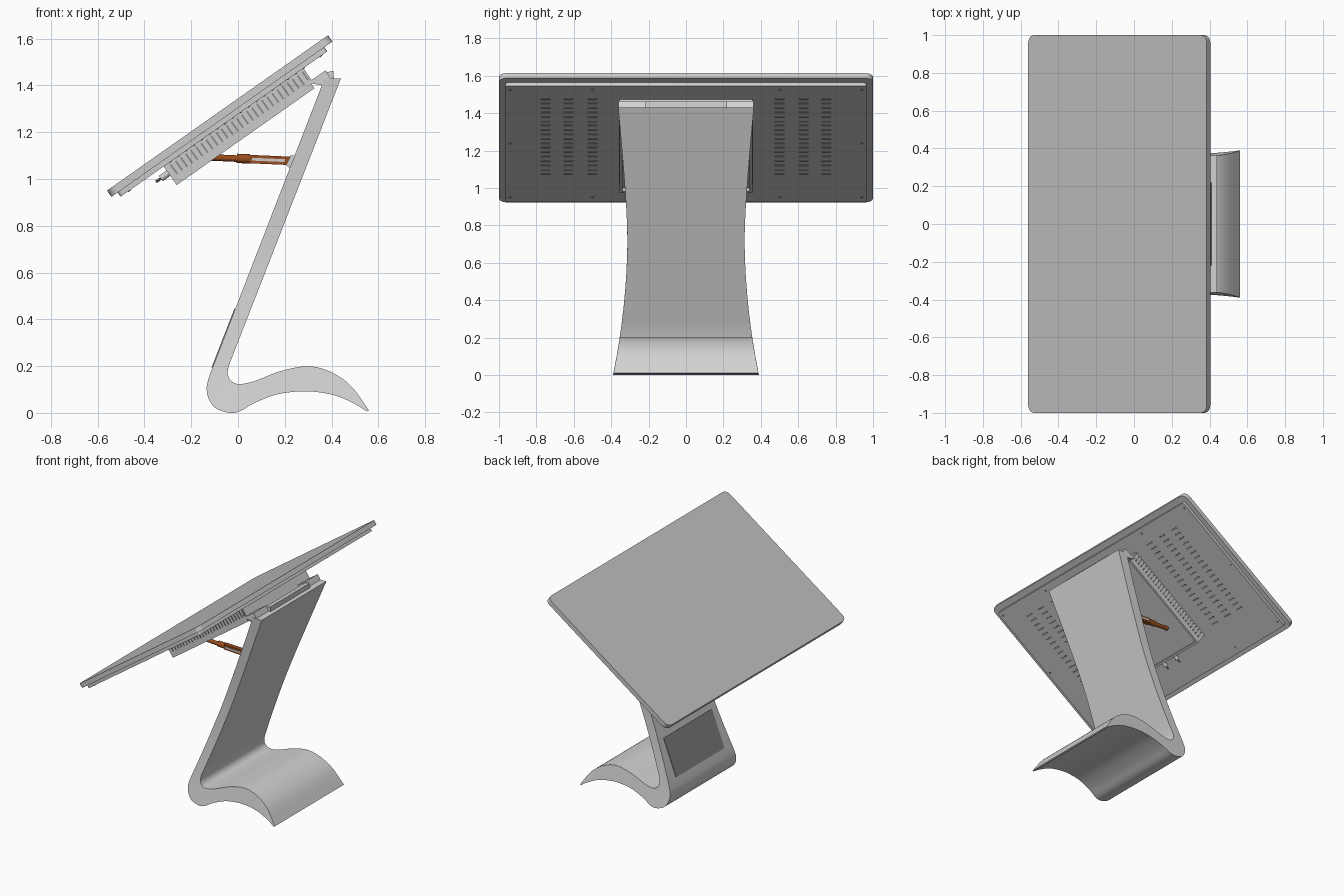
import bpy, bmesh
from math import radians
from mathutils import Matrix, Vector

old = bpy.data.objects.get("Cube")
if old:
    bpy.data.objects.remove(old, do_unlink=True)


def material(name, r, g, b):
    m = bpy.data.materials.new(name)
    m.use_nodes = True
    m.diffuse_color = (r, g, b, 1)
    m.node_tree.nodes["Principled BSDF"].inputs["Base Color"].default_value = (r, g, b, 1)
    return m


STAND = material("stand light grey", .65, .65, .65)
CASE = material("casing grey", .60, .60, .60)
GLASS = material("screen grey", .53, .53, .53)
DARK = material("vent dark grey", .27, .27, .27)
BROWN = material("strut brown", .32, .075, .012)


def finish(name, bm, *mats, smooth=False):
    bmesh.ops.recalc_face_normals(bm, faces=bm.faces[:])
    mesh = bpy.data.meshes.new(name)
    bm.to_mesh(mesh)
    bm.free()
    for m in mats:
        mesh.materials.append(m)
    ob = bpy.data.objects.new(name, mesh)
    bpy.context.scene.collection.objects.link(ob)
    if smooth:
        bpy.ops.object.select_all(action='DESELECT')
        ob.select_set(True)
        bpy.context.view_layer.objects.active = ob
        bpy.ops.object.shade_smooth_by_angle(angle=radians(35))
    return ob


def boxes(name, spans, mat, frame=Matrix.Identity(4)):
    """One object of boxes, each given as (low corner, high corner) in a frame."""
    bm = bmesh.new()
    for lo, hi in spans:
        lo, hi = Vector(lo), Vector(hi)
        m = Matrix.Translation((lo + hi) / 2) @ Matrix.Diagonal((*(hi - lo), 1))
        bmesh.ops.create_cube(bm, size=1, matrix=frame @ m)
    return finish(name, bm, mat)


def rounded_slab(name, lo, hi, radius, frame, *mats):
    bm = bmesh.new()
    lo, hi = Vector(lo), Vector(hi)
    bmesh.ops.create_cube(bm, size=1, matrix=Matrix.Translation((lo + hi) / 2)
                          @ Matrix.Diagonal((*(hi - lo), 1)))
    upright = [e for e in bm.edges
               if abs(e.verts[0].co.z - e.verts[1].co.z) > (hi.z - lo.z) / 2]
    bmesh.ops.bevel(bm, geom=upright, offset=radius, segments=6, profile=.5, affect='EDGES')
    bm.normal_update()
    for f in bm.faces:
        f.material_index = len(mats) - 1 if f.normal.z > .9 else 0
    bm.transform(frame)
    return finish(name, bm, *mats, smooth=True)


def rod(name, p, q, r, mat, sides=16):
    p, q = Vector(p), Vector(q)
    bm = bmesh.new()
    turn = (q - p).to_track_quat('Z', 'Y').to_matrix().to_4x4()
    bmesh.ops.create_cone(bm, cap_ends=True, segments=sides, radius1=r, radius2=r,
                          depth=(q - p).length, matrix=Matrix.Translation((p + q) / 2) @ turn)
    return finish(name, bm, mat, smooth=True)


def prism(name, outline, y0, y1, mat):
    bm = bmesh.new()
    face = bm.faces.new([bm.verts.new((x, y0, z)) for x, z in outline])
    ext = bmesh.ops.extrude_face_region(bm, geom=[face])
    bmesh.ops.translate(bm, vec=(0, y1 - y0, 0),
                        verts=[v for v in ext["geom"] if isinstance(v, bmesh.types.BMVert)])
    return finish(name, bm, mat)


# Stand: a waisted ribbon, paired outer and inner outline points swept across the width
def half_width(z):
    if z < .75:
        return .313 + .077 * ((.75 - z) / .75) ** 2
    return .313 + .05 * ((z - .75) / .68) ** 1.3


def spline(points, steps=4):
    pts = [Vector(p) for p in points]
    pts = [pts[0]] + pts + [pts[-1]]
    out = []
    for a, b, c, d in zip(pts, pts[1:], pts[2:], pts[3:]):
        for i in range(steps):
            t = i / steps
            out.append(.5 * (2 * b + (c - a) * t + (2 * a - 5 * b + 4 * c - d) * t * t
                             + (3 * b - a - 3 * c + d) * t ** 3))
    return out + [pts[-1]]


foot = [(-.12, .165, -.04, .2), (-.134, .11, -.044, .168), (-.125, .06, -.036, .145),
        (-.095, .02, -.02, .13), (-.035, 0, .005, .123), (.01, .008, .05, .13),
        (.07, .042, .1, .147), (.16, .077, .18, .178), (.25, .091, .28, .199),
        (.33, .09, .35, .192), (.42, .073, .42, .163), (.5, .038, .49, .108),
        (.552, .006, .56, .01)]
top_pair = Vector((.37, 1.43, .44, 1.43))
column = [top_pair.lerp(Vector(foot[0]), i / 14) for i in range(14)]
bm = bmesh.new()
rings = []
for ox, oz, ix, iz in column + spline(foot):
    wo, wi = half_width(oz), half_width(iz)
    rings.append([bm.verts.new(c) for c in
                  ((ox, -wo, oz), (ox, wo, oz), (ix, wi, iz), (ix, -wi, iz))])
for a, b in zip(rings, rings[1:]):
    for k in range(4):
        bm.faces.new((a[k], a[(k + 1) % 4], b[(k + 1) % 4], b[k]))
bm.faces.new(rings[0])
bm.faces.new(rings[-1])
finish("stand", bm, STAND, smooth=True)

# Service cover low on the sloping face of the stand
slope = Matrix.Translation((-.12, 0, .165)) @ Matrix.Rotation(-radians(68.8), 4, 'Y')
boxes("service_cover", [((.03, -.27, -.002), (.30, .27, .004))], DARK, slope)

# Tilted screen: local x runs up the slope, local z is the screen normal
tilt = Matrix.Translation((-.0875, 0, 1.2825)) @ Matrix.Rotation(-radians(35.1), 4, 'Y')
rounded_slab("screen", (-.5775, -1, -.033), (.5775, 1, 0), .04, tilt, CASE, GLASS)
rounded_slab("back_cover", (-.545, -.965, -.055), (.535, .965, -.033), .015, tilt, CASE)

# Housing behind the screen, with a raised lip around its recessed base
boxes("housing", [((-.32, -.355, -.13), (.41, .355, -.054))], CASE, tilt)
boxes("housing_lip", [((-.32, -.355, -.152), (.40, -.34, -.13)),
                      ((-.32, .34, -.152), (.40, .355, -.13)),
                      ((-.32, -.34, -.152), (-.305, .34, -.13))], CASE, tilt)

# Vent slots on the housing sides and in three columns on each half of the cover
side_slots, back_slots = [], []
for s in (-1, 1):
    for i in range(27):
        u = -.295 + i * .0265
        ys = sorted((s * .352, s * .358))
        side_slots.append(((u, ys[0], -.115), (u + .008, ys[1], -.065)))
    for y in (.5, .63, .75):
        for i in range(18):
            u = -.29 + i * .041
            back_slots.append(((u, s * y - .026, -.058), (u + .01, s * y + .026, -.053)))
boxes("housing_vents", side_slots, DARK, tilt)
boxes("cover_vents", back_slots, DARK, tilt)

# Small screws around the cover edge
for s in (-1, 1):
    for i, u in enumerate((-.5, 0, .5)):
        for y in (.5, .94):
            rod("cover_screw", tilt @ Vector((u, s * y, -.058)),
                tilt @ Vector((u, s * y, -.053)), .007, DARK, 10)

# Hinge between the stand top and the housing
bracket = [(.285, 1.425), (.305, 1.41), (.36, 1.40), (.395, 1.43), (.375, 1.465), (.31, 1.42)]
for name, a, b in (("hinge_right", -.36, -.22), ("hinge_left", .22, .36)):
    prism(name, bracket, a, b, STAND)
prism("hinge_bar", [(.35, 1.42), (.41, 1.425), (.408, 1.462), (.372, 1.455)], -.22, .22, STAND)

# Support struts, one on each side
for s in (-1, 1):
    y = s * .21
    rod("strut_rod", (-.115, y, 1.092), (.02, y, 1.086), .014, BROWN)
    rod("strut_collar", (-.005, y, 1.088), (.05, y, 1.086), .02, BROWN)
    arm = Matrix.Translation((.05, y, 1.085)) @ Matrix.Rotation(radians(2.5), 4, 'Y')
    boxes("strut_channel", [((0, -.016, -.018), (.175, .016, .018))], BROWN, arm)
    boxes("strut_slot", [((.01, -.019, -.006), (.15, .019, .006))], CASE, arm)
    prism("strut_bracket", [(.205, 1.06), (.222, 1.045), (.245, 1.10), (.225, 1.10)],
          y - .025, y + .025, STAND)

# Cable plugs at the lower end of the housing
for y in (-.06, .06):
    rod("plug", tilt @ Vector((-.36, y, -.09)), tilt @ Vector((-.315, y, -.09)), .014, CASE)
    rod("cable", tilt @ Vector((-.385, y, -.09)), tilt @ Vector((-.355, y, -.09)), .006, DARK, 10)
